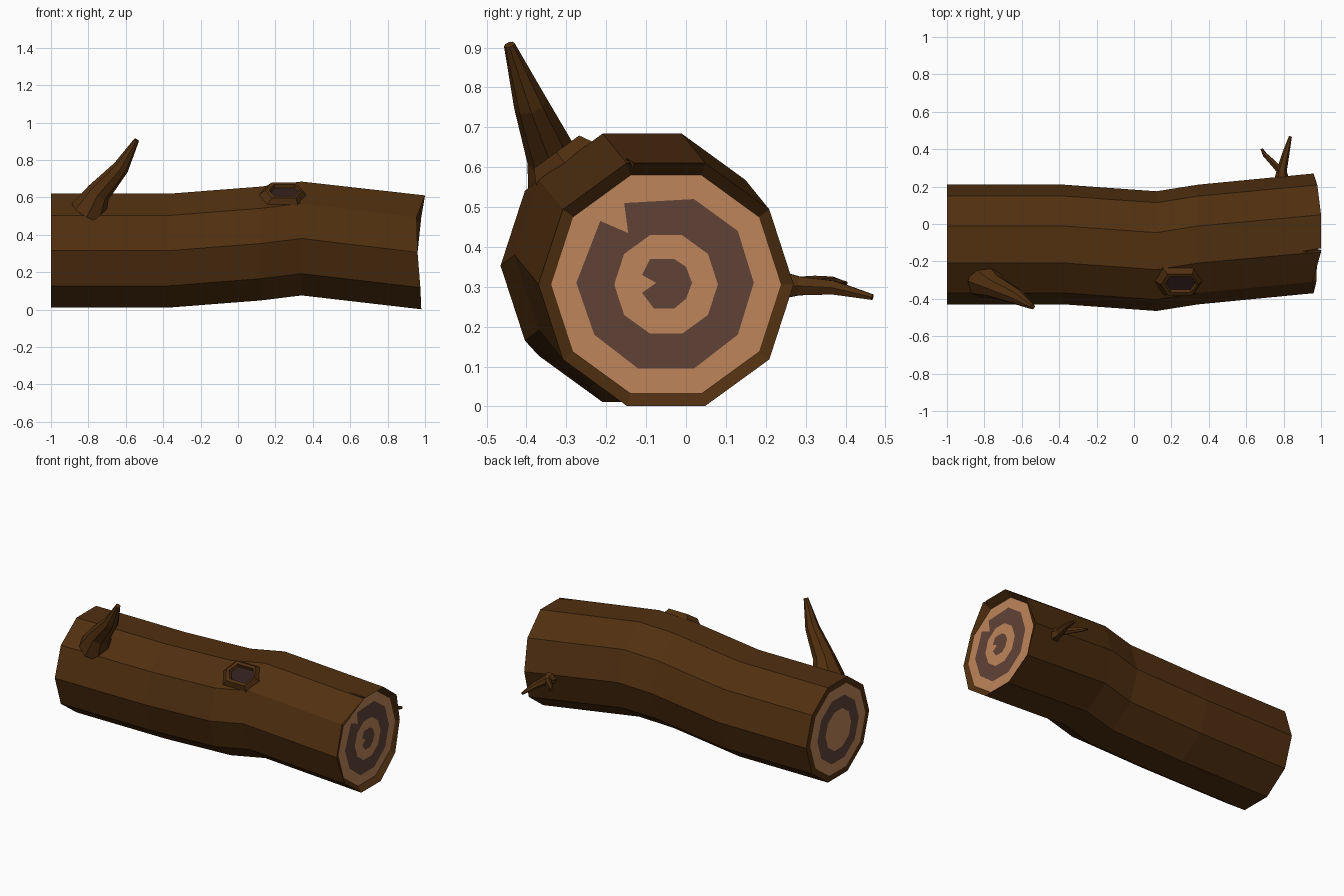
import bpy, bmesh
from math import cos, sin, pi
from mathutils import Vector, Matrix

if "Cube" in bpy.data.objects:
    bpy.data.objects.remove(bpy.data.objects["Cube"])


def material(name, rgb):
    m = bpy.data.materials.new(name)
    m.diffuse_color = (*rgb, 1)
    m.use_nodes = True
    m.node_tree.nodes["Principled BSDF"].inputs["Base Color"].default_value = m.diffuse_color
    return m


BARK = material("bark", (0.082, 0.029, 0.005))
LIGHT = material("light_wood", (0.52, 0.235, 0.1))
DARK = material("dark_wood", (0.118, 0.055, 0.038))
HOLLOW = material("hollow", (0.03, 0.013, 0.012))


def loft(name, rings, mats=(BARK,), end_mat=0):
    """Skin a list of equal-sized point rings and cap both ends."""
    bm = bmesh.new()
    vs = [[bm.verts.new(p) for p in r] for r in rings]
    n = len(vs[0])
    for a, b in zip(vs, vs[1:]):
        for i in range(n):
            bm.faces.new((a[i], a[(i + 1) % n], b[(i + 1) % n], b[i]))
    bm.faces.new(vs[0][::-1])
    bm.faces.new(vs[-1]).material_index = end_mat
    bmesh.ops.recalc_face_normals(bm, faces=bm.faces)
    return finish(name, bm, mats)


def finish(name, bm, mats):
    me = bpy.data.meshes.new(name)
    bm.to_mesh(me)
    bm.free()
    for m in mats:
        me.materials.append(m)
    ob = bpy.data.objects.new(name, me)
    bpy.context.collection.objects.link(ob)
    return ob


def decagon(x, cy, cz, r):
    return [(x, cy + r * cos(i * pi / 5), cz + r * sin(i * pi / 5)) for i in range(10)]


def disc(name, pts, mat, side):
    """Flat growth-ring polygon facing +x (side 1) or -x (side -1)."""
    bm = bmesh.new()
    f = bm.faces.new([bm.verts.new(p) for p in pts])
    f.normal_update()
    if f.normal.x * side < 0:
        f.normal_flip()
    return finish(name, bm, [mat])


def branch(name, path, sides=8):
    """Tapered faceted tube; path holds (x, y, z, radius)."""
    pts = [Vector(p[:3]) for p in path]
    rings = []
    for i, p in enumerate(pts):
        d = (pts[min(i + 1, len(pts) - 1)] - pts[max(i - 1, 0)]).normalized()
        u = d.cross(Vector((0, 1, 0.1))).normalized()
        if abs(d.y) > 0.8:
            u = d.cross(Vector((0, 0, 1))).normalized()
        v = d.cross(u)
        rings.append([p + path[i][3] * (u * cos(2 * pi * k / sides) + v * sin(2 * pi * k / sides))
                      for k in range(sides)])
    return loft(name, rings)


# Trunk with gentle bends and an uneven bark lip at the sawn end
sections = [(-1, -0.11, 0.315), (-0.37, -0.11, 0.315), (0.12, -0.145, 0.353), (0.34, -0.11, 0.38)]
rings = [decagon(x, y, z, 0.32) for x, y, z in sections]
lip_x = [0.96, 0.98, 1.0, 1.0, 0.955, 0.96, 0.975, 0.98, 0.98, 0.97]
CY, CZ = -0.05, 0.306
rings.append([(x, p[1], p[2]) for x, p in zip(lip_x, decagon(0, CY, CZ, 0.32))])
rings.append(decagon(0.95, CY, CZ, 0.288))
trunk = loft("trunk", rings, (BARK, LIGHT), end_mat=1)

# Small split in the bark at the top of the sawn end
split = loft("split_cutter", [
    [(0.90, -0.150, 0.66), (0.90, -0.145, 0.66), (0.90, -0.147, 0.61)],
    [(1.03, -0.160, 0.66), (1.03, -0.122, 0.66), (1.03, -0.125, 0.588)]])
split.hide_render = True
split.hide_viewport = True
cut = trunk.modifiers.new("split", 'BOOLEAN')
cut.operation = 'DIFFERENCE'
cut.object = split

# Growth rings on the right end, with cracks in the dark ones
dark_ring = [(0.02, 0.52), (0.13, 0.44), (0.17, 0.31), (0.13, 0.18), (0.02, 0.095), (-0.12, 0.095),
             (-0.23, 0.18), (-0.275, 0.31), (-0.215, 0.465), (-0.145, 0.435), (-0.155, 0.51)]
heart = [(0.015, 0.31), (0, 0.35), (-0.03, 0.37), (-0.09, 0.37), (-0.11, 0.33), (-0.075, 0.31),
         (-0.11, 0.285), (-0.08, 0.245), (-0.03, 0.245), (0, 0.27)]
disc("right_dark_ring", [(0.953, y, z) for y, z in dark_ring], DARK, 1)
disc("right_light_ring", decagon(0.956, CY, CZ, 0.13), LIGHT, 1)
disc("right_heart", [(0.959, y, z) for y, z in heart], DARK, 1)

# Growth rings on the left end
for k, (name, r, m) in enumerate([("left_outer_ring", 0.28, LIGHT), ("left_dark_ring", 0.21, DARK),
                                  ("left_heart", 0.13, LIGHT)]):
    disc(name, decagon(-1.001 - 0.002 * k, -0.11, 0.315, r), m, -1)

# Raised knot with a hollow, set on the upper front facet
normal = Vector((0, -0.588, 0.809))
slope = Vector((0, 0.809, 0.588))
centre = Vector((0.235, -0.307, 0.614))


def knot_ring(hx, hw, h, dx=0.0):
    shape = [(-1, 0), (-0.65, -1), (0.65, -1), (1, 0), (0.65, 1), (-0.65, 1)]
    return [centre + normal * h + slope * hw * b + Vector((hx * a + dx, 0, 0)) for a, b in shape]


loft("knot", [knot_ring(0.135, 0.095, -0.015), knot_ring(0.1, 0.07, 0.03, 0.01),
              knot_ring(0.085, 0.052, 0.03, 0.015), knot_ring(0.078, 0.046, 0.012, 0.015)],
     (BARK, HOLLOW), end_mat=1)

# Large bent branch
branch("large_branch", [(-0.80, -0.30, 0.52, 0.10), (-0.745, -0.335, 0.625, 0.065),
                        (-0.625, -0.39, 0.76, 0.043), (-0.542, -0.443, 0.907, 0.014)])

# Small forked twig on the back
branch("twig_main", [(0.79, 0.22, 0.305, 0.045), (0.79, 0.285, 0.302, 0.027),
                     (0.81, 0.37, 0.298, 0.02), (0.836, 0.468, 0.274, 0.008)], 6)
branch("twig_fork", [(0.79, 0.275, 0.303, 0.022), (0.745, 0.325, 0.31, 0.018),
                     (0.70, 0.37, 0.313, 0.013), (0.682, 0.402, 0.308, 0.006)], 6)
